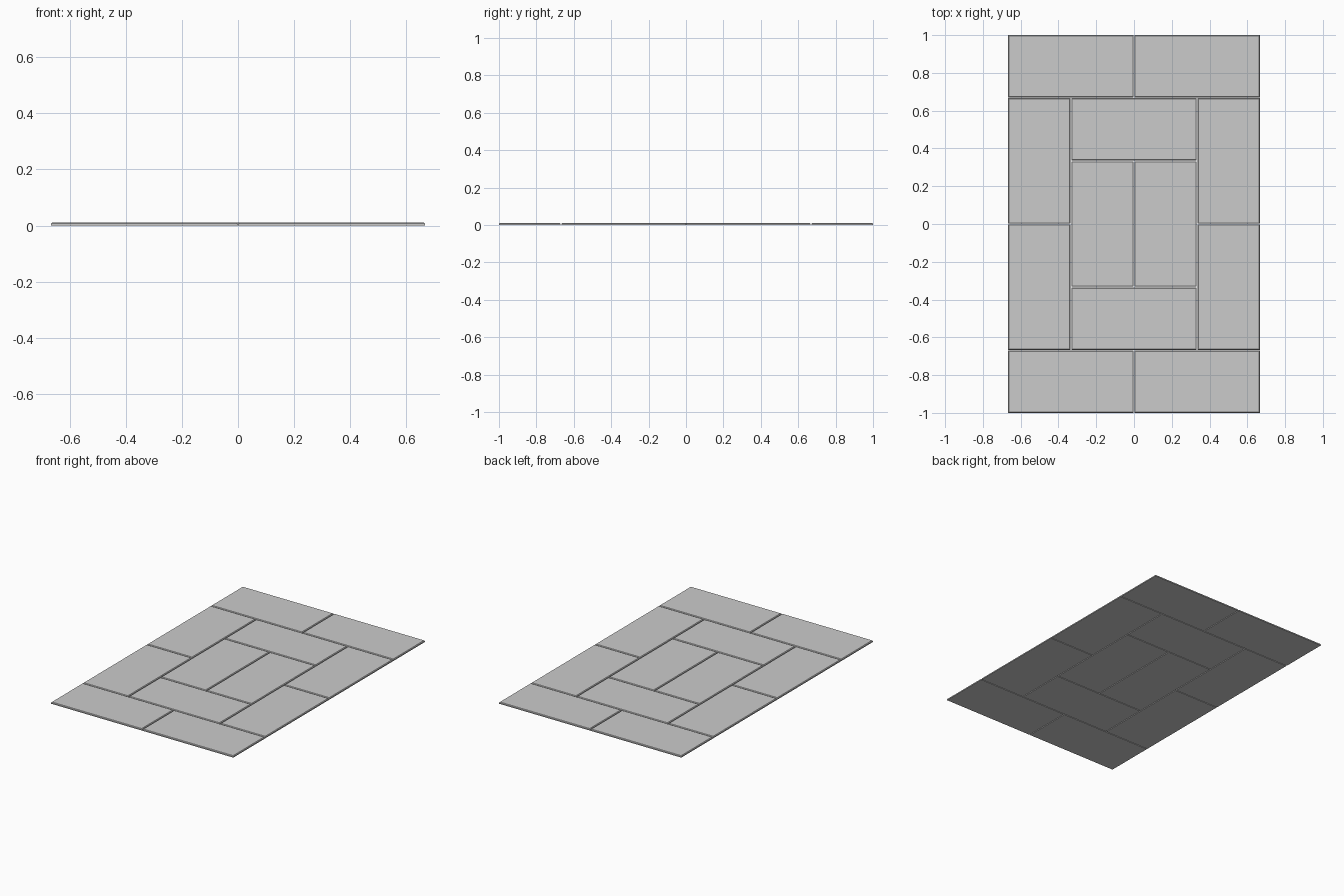
import bpy, bmesh

if "Cube" in bpy.data.objects:
    bpy.data.objects.remove(bpy.data.objects["Cube"])

GAP = 0.005                # open joint between slabs
P = (2.0 + GAP) / 6        # paving module (slab width plus joint)
H = 0.011                  # slab thickness
CW, CH = 0.004, 0.004      # chamfer width and height on the top rim


def slab(name, cx, cy, nx, ny):
    """Chamfered slab covering nx by ny modules, centred at module coords."""
    hx, hy = (nx * P - GAP) / 2, (ny * P - GAP) / 2
    bm = bmesh.new()
    rings = []
    for inset, z in ((0, 0), (0, H - CH), (CW, H)):
        x, y = hx - inset, hy - inset
        rings.append([bm.verts.new((sx * x, sy * y, z))
                      for sx, sy in ((-1, -1), (1, -1), (1, 1), (-1, 1))])
    bm.faces.new(rings[0][::-1])
    bm.faces.new(rings[-1])
    for a, b in zip(rings, rings[1:]):
        for i in range(4):
            j = (i + 1) % 4
            bm.faces.new((a[i], a[j], b[j], b[i]))
    me = bpy.data.meshes.new(name)
    bm.to_mesh(me)
    bm.free()
    ob = bpy.data.objects.new(name, me)
    ob.location = (cx * P, cy * P, 0)
    bpy.context.collection.objects.link(ob)


for sx, side in ((-1, "left"), (1, "right")):
    # lengthwise pair in the middle
    slab(f"centre_slab_{side}", sx * 0.5, 0, 1, 2)
    for sy, end in ((-1, "front"), (1, "back")):
        # end rows and side columns
        slab(f"end_slab_{end}_{side}", sx, sy * 2.5, 2, 1)
        slab(f"side_slab_{end}_{side}", sx * 1.5, sy, 1, 2)

# crosswise slabs closing the middle pair
for sy, end in ((-1, "front"), (1, "back")):
    slab(f"cross_slab_{end}", 0, sy * 1.5, 2, 1)
